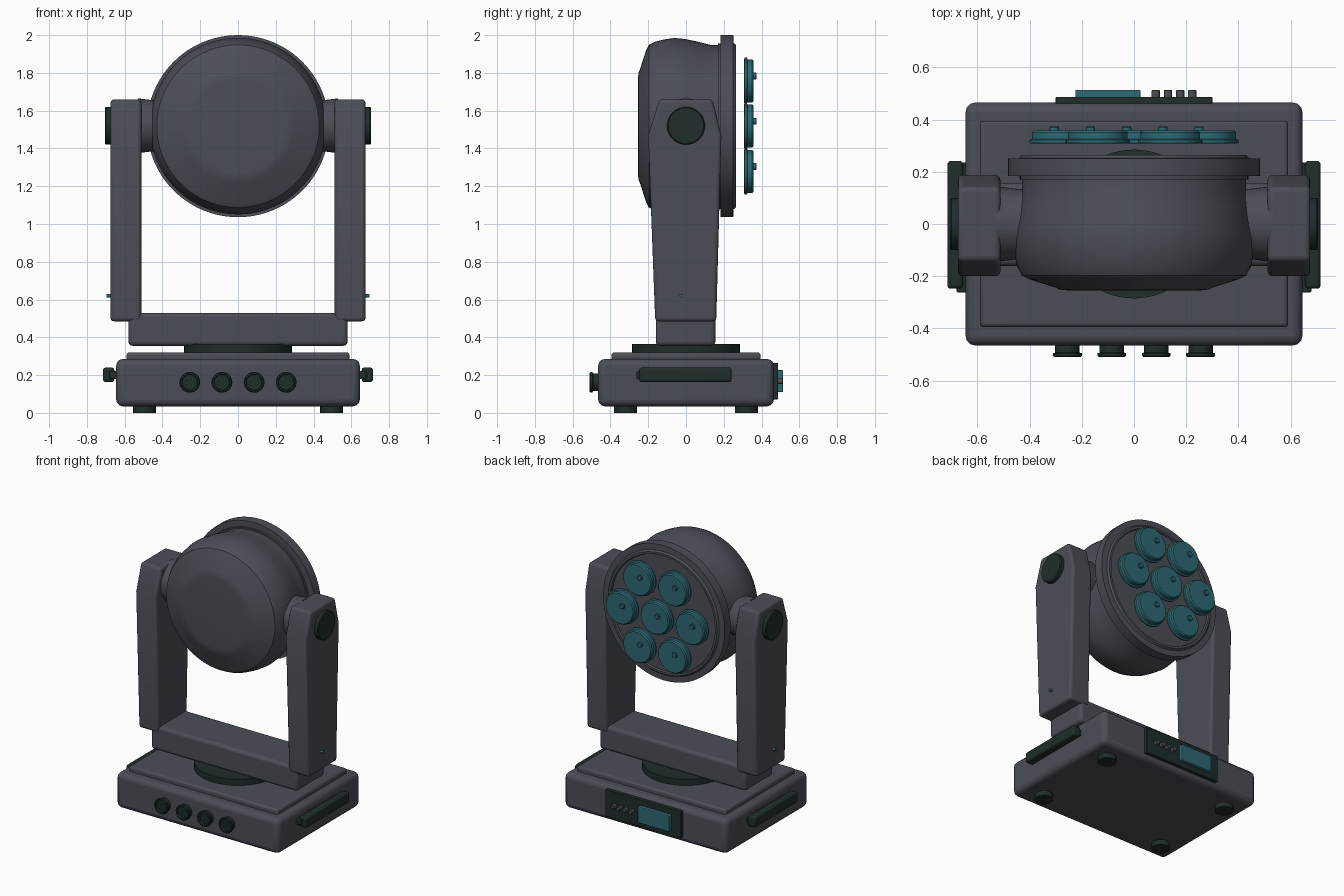
import bpy, bmesh, math
from mathutils import Vector, Matrix

if "Cube" in bpy.data.objects:
    bpy.data.objects.remove(bpy.data.objects["Cube"])


def material(name, rgb):
    m = bpy.data.materials.new(name)
    m.diffuse_color = (*rgb, 1)
    m.use_nodes = True
    m.node_tree.nodes["Principled BSDF"].inputs["Base Color"].default_value = m.diffuse_color
    return m


GREY = material("charcoal grey", (0.070, 0.076, 0.094))
DARK = material("dark rubber", (0.014, 0.026, 0.025))
TEAL = material("teal lens", (0.027, 0.140, 0.175))
X, Y, Z = Vector((1, 0, 0)), Vector((0, 1, 0)), Vector((0, 0, 1))


def finish(name, bm, mat, bevel=0, segments=3):
    bmesh.ops.recalc_face_normals(bm, faces=bm.faces[:])
    me = bpy.data.meshes.new(name)
    bm.to_mesh(me)
    bm.free()
    me.materials.append(mat)
    ob = bpy.data.objects.new(name, me)
    bpy.context.collection.objects.link(ob)
    bpy.ops.object.select_all(action='DESELECT')
    ob.select_set(True)
    bpy.context.view_layer.objects.active = ob
    bpy.ops.object.shade_smooth_by_angle(angle=math.radians(35))
    if bevel:
        mod = ob.modifiers.new("rounded edges", 'BEVEL')
        mod.width, mod.segments = bevel, segments
        mod.limit_method = 'ANGLE'
    return ob


def box(name, lo, hi, mat, bevel=0):
    bm = bmesh.new()
    bmesh.ops.create_cube(bm, size=1)
    lo, hi = Vector(lo), Vector(hi)
    for v in bm.verts:
        v.co = Vector(((lo[i] + hi[i]) / 2 + v.co[i] * (hi[i] - lo[i])) for i in range(3))
    return finish(name, bm, mat, bevel)


def lathe(name, profile, centre, axis, mat, sides=48):
    """Spin (radius, distance along axis) points around the axis."""
    bm = bmesh.new()
    rings = [[bm.verts.new((r * math.cos(2 * math.pi * i / sides),
                            r * math.sin(2 * math.pi * i / sides), t))
              for i in range(sides)] for r, t in profile]
    for a, b in zip(rings, rings[1:]):
        for i in range(sides):
            j = (i + 1) % sides
            bm.faces.new((a[i], a[j], b[j], b[i]))
    bm.faces.new(rings[0])
    bm.faces.new(rings[-1])
    turn = axis.to_track_quat('Z', 'Y').to_matrix().to_4x4()
    bmesh.ops.transform(bm, matrix=Matrix.Translation(centre) @ turn, verts=bm.verts[:])
    return finish(name, bm, mat)


def disc(name, r, t0, t1, centre, axis, mat, edge=0.0, sides=48):
    pts = [(r, t0), (r, t1 - edge), (r - edge, t1)] if edge else [(r, t0), (r, t1)]
    return lathe(name, pts, centre, axis, mat, sides)


# Base, raised lid, feet and turntable
box("base", (-0.645, -0.465, 0.035), (0.645, 0.465, 0.285), GREY, 0.035)
box("base_lid", (-0.59, -0.395, 0.25), (0.59, 0.395, 0.32), GREY, 0.015)
for x in (-0.495, 0.495):
    for y in (-0.32, 0.32):
        disc("foot", 0.06, 0, 0.05, (x, y, 0), Z, DARK, sides=32)
disc("turntable", 0.285, 0.31, 0.365, (0, 0, 0), Z, DARK, sides=64)

# Yoke crossbar
box("yoke_crossbar", (-0.58, -0.16, 0.355), (0.58, 0.155, 0.53), GREY, 0.022)

# Parts repeated on both sides
ARM = [(-0.163, 0.485), (0.16, 0.485), (0.187, 1.47), (0.14, 1.66), (-0.14, 1.66), (-0.2, 1.47)]
for s, side in ((-1, "left"), (1, "right")):
    bm = bmesh.new()
    a, b = ([bm.verts.new((s * x, y, z)) for y, z in ARM] for x in (0.512, 0.675))
    bm.faces.new(a)
    bm.faces.new(b)
    for i in range(len(ARM)):
        j = (i + 1) % len(ARM)
        bm.faces.new((a[i], a[j], b[j], b[i]))
    finish(side + "_arm", bm, GREY, 0.018)
    axis = X * s
    lathe(side + "_pivot", [(0.135, 0.38), (0.135, 0.45), (0.145, 0.53)],
          (0, 0, 1.52), axis, GREY)
    disc(side + "_pivot_cap", 0.1, 0.66, 0.705, (0, 0, 1.52), axis, DARK, 0.006)
    disc(side + "_indicator", 0.009, 0.66, 0.695, (0, -0.025, 0.62), axis, TEAL, sides=12)
    xs = sorted((s * 0.655, s * 0.715))
    box(side + "_handle", (xs[0], -0.248, 0.163), (xs[1], 0.242, 0.24), DARK, 0.014)
    xs = sorted((s * 0.63, s * 0.68))
    box(side + "_handle_mount", (xs[0], -0.262, 0.18), (xs[1], 0.235, 0.222), DARK, 0.006)

# Lamp head: rounded shell, outer rim and face plate
HEAD = Vector((0, 0, 1.518))
lathe("head_shell", [(0.25, -0.255), (0.285, -0.251), (0.30, -0.244), (0.40, -0.212),
                     (0.43, -0.197), (0.447, -0.165), (0.46, -0.11), (0.467, -0.06),
                     (0.462, -0.01), (0.448, 0.06), (0.43, 0.13), (0.428, 0.2)],
      HEAD, Y, GREY, 96)
lathe("head_rim", [(0.438, 0.17), (0.438, 0.183), (0.482, 0.183), (0.482, 0.25), (0.44, 0.252),
                   (0.43, 0.265), (0.415, 0.265), (0.41, 0.252), (0.40, 0.252)],
      HEAD, Y, GREY, 96)

# Seven lenses: one in the middle and six around it
spots = [(0, 0)] + [(0.277 * math.cos(k * math.pi / 3), 0.277 * math.sin(k * math.pi / 3))
                    for k in range(6)]
for x, z in spots:
    c = HEAD + Vector((x, 0, z))
    lathe("lens", [(0.115, 0.308), (0.123, 0.311), (0.123, 0.322), (0.114, 0.326),
                   (0.114, 0.35), (0.107, 0.358)], c, Y, TEAL)
    disc("lens_nub", 0.018, 0.35, 0.373, c + Vector((-0.028, 0, 0.026)), Y, TEAL, 0.003, 20)

# Sockets on the front of the base, each with a recess and pins
for x in (-0.255, -0.085, 0.085, 0.255):
    c = Vector((x, 0, 0.162))
    lathe("socket", [(0.047, 0.45), (0.047, 0.493), (0.055, 0.495), (0.055, 0.505),
                     (0.05, 0.51), (0.042, 0.51), (0.04, 0.493)], c, -Y, DARK, 32)
    for k in range(4):
        ang = math.pi / 4 + k * math.pi / 2
        p = c + Vector((0.02 * math.cos(ang), 0, 0.02 * math.sin(ang)))
        disc("socket_pin", 0.005, 0.49, 0.506, p, -Y, TEAL, sides=10)

# Control panel on the back of the base
box("control_panel", (-0.3, 0.45, 0.072), (0.3, 0.487, 0.265), DARK, 0.004)
box("screen", (-0.225, 0.48, 0.11), (0.025, 0.514, 0.226), TEAL, 0.005)
for x in (0.083, 0.13, 0.177, 0.223):
    disc("button", 0.016, 0.48, 0.514, (x, 0, 0.168), Y, GREY, 0.003, 20)
